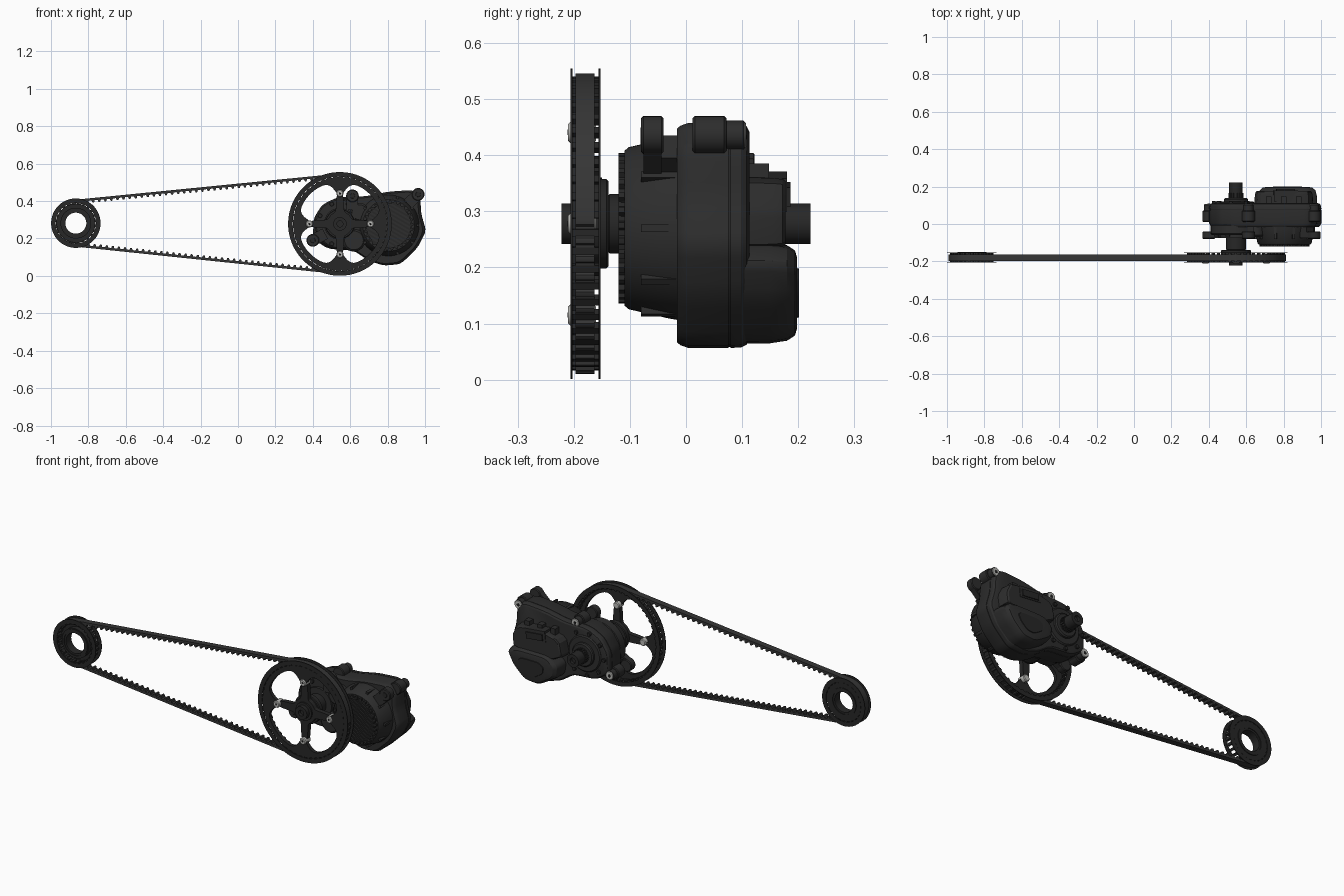
import bpy, bmesh, math
from mathutils import Vector

cube = bpy.data.objects.get("Cube")
if cube:
    bpy.data.objects.remove(cube, do_unlink=True)


def material(name, r, g, b, rough=0.6):
    m = bpy.data.materials.new(name)
    m.use_nodes = True
    m.diffuse_color = (r, g, b, 1)
    node = m.node_tree.nodes["Principled BSDF"]
    node.inputs["Base Color"].default_value = (r, g, b, 1)
    node.inputs["Roughness"].default_value = rough
    return m


HOUSING = material("charcoal housing", .026, .026, .026)
METAL = material("black metal", .02, .02, .02)
RUBBER = material("belt rubber", .036, .036, .036)
SILVER = material("screw silver", .5, .5, .48)

AXLE = (.545, .278)
REAR = (-.867, .282)
MOTOR = (.805, .27)
TAU = math.tau


def finish(name, bm, mat):
    """Turn a bmesh into an object that is smooth with sharp edges kept."""
    bmesh.ops.remove_doubles(bm, verts=bm.verts, dist=1e-5)
    bmesh.ops.recalc_face_normals(bm, faces=bm.faces)
    for f in bm.faces:
        f.smooth = True
    for e in bm.edges:
        e.smooth = len(e.link_faces) == 2 and e.calc_face_angle(0) < .5
    me = bpy.data.meshes.new(name)
    bm.to_mesh(me)
    bm.free()
    me.materials.append(mat)
    ob = bpy.data.objects.new(name, me)
    bpy.context.collection.objects.link(ob)


def bridge(bm, a, b):
    n = len(a)
    for i in range(n):
        bm.faces.new((a[i], a[(i + 1) % n], b[(i + 1) % n], b[i]))


def loft(name, outline, layers, mat):
    """Stack an (x, z) outline along y; each layer is (y, scale)."""
    bm = bmesh.new()
    mx = (min(p[0] for p in outline) + max(p[0] for p in outline)) / 2
    mz = (min(p[1] for p in outline) + max(p[1] for p in outline)) / 2
    rings = [[bm.verts.new((mx + (x - mx) * s, y, mz + (z - mz) * s))
              for x, z in outline] for y, s in layers]
    for a, b in zip(rings, rings[1:]):
        bridge(bm, a, b)
    bm.faces.new(rings[0])
    bm.faces.new(rings[-1])
    finish(name, bm, mat)


def circle(c, r, n=48):
    return [(c[0] + r * math.cos(TAU * i / n), c[1] + r * math.sin(TAU * i / n)) for i in range(n)]


def disc(name, c, r, y0, y1, mat, n=48, chamfer=.004):
    s = 1 - chamfer / r
    loft(name, circle(c, r, n), [(y0, s), (y0 + chamfer, 1), (y1 - chamfer, 1), (y1, s)], mat)


def ring(name, c, y0, y1, inner, outer, mat, n=120):
    """Flat ring; each radius is a number or a function of the angle."""
    bm = bmesh.new()
    loops = []
    for rad, y in ((outer, y0), (outer, y1), (inner, y1), (inner, y0)):
        loop = []
        for i in range(n):
            a = TAU * i / n
            r = rad(a) if callable(rad) else rad
            loop.append(bm.verts.new((c[0] + r * math.cos(a), y, c[1] + r * math.sin(a))))
        loops.append(loop)
    for i in range(4):
        bridge(bm, loops[i], loops[(i + 1) % 4])
    finish(name, bm, mat)


def add_box(bm, centre, size, angle=0):
    """Box in a bmesh, turned in the xz plane."""
    u = Vector((math.cos(angle), 0, math.sin(angle))) * size[0] / 2
    w = Vector((-math.sin(angle), 0, math.cos(angle))) * size[2] / 2
    v = Vector((0, size[1] / 2, 0))
    lo, hi = [[bm.verts.new(Vector(centre) + k * v + i * u + j * w)
               for i, j in ((-1, -1), (1, -1), (1, 1), (-1, 1))] for k in (-1, 1)]
    bridge(bm, lo, hi)
    bm.faces.new(lo)
    bm.faces.new(hi)


def box(name, centre, size, mat, angle=0):
    bm = bmesh.new()
    add_box(bm, centre, size, angle)
    finish(name, bm, mat)


def smooth_outline(pts, rounds=2):
    """Corner cutting to round an outline."""
    for _ in range(rounds):
        new = []
        for p, q in zip(pts, pts[1:] + pts[:1]):
            new += [(p[0] * .85 + q[0] * .15, p[1] * .85 + q[1] * .15),
                    (p[0] * .15 + q[0] * .85, p[1] * .15 + q[1] * .85)]
        pts = new
    return pts


# Pulleys: a solid web on one side, and tooth bars reaching to an open flange
def pulley(label, c, radius, teeth, inner, y0, y1):
    for side, y in (("front", -.206), ("back", -.156)):
        ring(f"{label}_{side}_flange", c, y, y + .004, radius - .024, radius, METAL)
    ring(f"{label}_web", c, y0, y1, inner, radius - .027, METAL, 240)
    bm = bmesh.new()
    for i in range(teeth):
        a = TAU * (i + .5) / teeth
        r = radius - .023
        add_box(bm, (c[0] + r * math.cos(a), -.179, c[1] + r * math.sin(a)), (.016, .05, .013), a)
    finish(f"{label}_teeth", bm, METAL)


def arm_shape(a, width):
    d = (a + TAU / 8) % (TAU / 4) - TAU / 8
    return math.exp(-(abs(d) / width) ** 2)


pulley("chainwheel", AXLE, .277, 50, lambda a: .225 - .08 * arm_shape(a, .2), -.204, -.184)
pulley("rear_pulley", REAR, .132, 24, .056, -.174, -.154)
ring("rear_pulley_hub", REAR, -.2, -.156, .056, .082, METAL)
ring("rear_pulley_lip", REAR, -.204, -.15, .066, .078, METAL)

# Spider with four arms and bolts
ring("spider", AXLE, -.192, -.166, .03, lambda a: .068 + .115 * arm_shape(a, .19), METAL, 160)
for k in range(4):
    a = k * TAU / 4
    p = (AXLE[0] + .163 * math.cos(a), AXLE[1] + .163 * math.sin(a))
    disc(f"chainwheel_bolt_{k + 1}", p, .019, -.21, -.16, SILVER, 20)
    disc(f"chainwheel_bolt_socket_{k + 1}", p, .006, -.211, -.205, METAL, 6, .001)


# Toothed belt: closed sweep around both pulleys
def belt():
    rf, rr = .258, .115
    d = Vector((REAR[0] - AXLE[0], REAR[1] - AXLE[1]))
    base = math.atan2(d.y, d.x)
    spread = math.acos((rf - rr) / d.length)
    span = math.sqrt(d.length ** 2 - (rf - rr) ** 2)
    arc_f = rf * (TAU - 2 * spread)
    arc_r = rr * 2 * spread
    total = arc_f + arc_r + 2 * span
    count = round(total / .0327)

    def at(s):
        """Point and outward direction at a length along the path."""
        def on(c, r, ang, along=0):
            n = Vector((math.cos(ang), math.sin(ang)))
            return Vector(c) + n * r + Vector((-n.y, n.x)) * along, n
        if s < arc_f:
            return on(AXLE, rf, base + spread + s / rf)
        s -= arc_f
        if s < span:
            return on(AXLE, rf, base - spread, s)
        s -= span
        if s < arc_r:
            return on(REAR, rr, base - spread + s / rr)
        return on(REAR, rr, base + spread, s - arc_r)

    bm = bmesh.new()
    sections = []
    steps = ((0, 0), (.1, 0), (.22, .9), (.36, 1), (.5, .9), (.62, 0), (.8, 0))
    for i in range(count):
        for f, h in steps:
            p, n = at((i + f) / count * total)
            lower = p.x > AXLE[0] and p.y < AXLE[1]
            out = .010 - (.008 * (1 - h) if lower else 0)
            corners = ((out, -.197), (out, -.163), (-.003 - .012 * h, -.163), (-.003 - .012 * h, -.197))
            sections.append([bm.verts.new((p.x + n.x * o, y, p.y + n.y * o)) for o, y in corners])
    for a, b in zip(sections, sections[1:] + sections[:1]):
        bridge(bm, a, b)
    finish("toothed_belt", bm, RUBBER)


belt()

# Crank axle and its collars
ring("axle", AXLE, -.222, .222, .016, .036, METAL, 48)
disc("axle_core", AXLE, .02, -.205, .205, METAL, 24)
ring("axle_lock_ring", AXLE, -.2, -.15, .034, .05, METAL, 16)
disc("spider_mount", AXLE, .08, -.168, -.138, METAL)
disc("axle_collar", AXLE, .053, -.14, -.05, METAL)

# Main housing
shell = smooth_outline([(.40, .2), (.405, .31), (.45, .38), (.53, .42), (.68, .425),
                        (.80, .45), (.94, .46), (.975, .41), (.98, .33), (1.006, .24),
                        (.96, .15), (.87, .063), (.78, .055), (.70, .08), (.62, .135), (.48, .145)])
loft("main_housing", shell, [(-.016, .95), (-.01, .975), (.004, 1), (.076, 1)], HOUSING)
loft("housing_seam", shell, [(.074, .99), (.081, .99)], METAL)
loft("rear_cover", shell, [(.079, 1), (.098, .995), (.108, .97), (.113, .92)], HOUSING)

# Shallow gearbox around the axle
disc("gearbox", AXLE, .135, -.06, 0, HOUSING, 64, .008)
ring("gearbox_step", AXLE, -.075, -.05, .05, .085, HOUSING, 64)
disc("gear_cover", (.62, .19), .06, -.078, 0, HOUSING, 32, .01)
disc("idler_cover", (.65, .34), .05, -.07, 0, HOUSING, 32, .01)
for k in range(8):
    a = (k + .5) * TAU / 8
    disc(f"gearbox_screw_{k + 1}", (AXLE[0] + .115 * math.cos(a), AXLE[1] + .115 * math.sin(a)),
         .012, -.068, -.05, METAL, 12, .002)

# Motor drum with a serrated rim and cooling fins
loft("motor_drum", circle(MOTOR, .166, 64), [(-.11, .83), (-.102, .87), (-.03, .97), (0, 1)], HOUSING)
ring("motor_rim", MOTOR, -.12, -.105, .118,
     lambda a: .129 + .005 * math.copysign(1, math.sin(a * 30 + .01)), METAL, 240)
bm = bmesh.new()
for i in range(-6, 7):
    off = i * .019
    add_box(bm, (MOTOR[0] + off * .5, -.11, MOTOR[1] + off * .866),
            (2 * math.sqrt(.122 ** 2 - off ** 2), .012, .008), -TAU / 12)
finish("cooling_fins", bm, METAL)
for k in range(10):
    a = k * TAU / 10
    box(f"drum_rib_{k + 1}", (MOTOR[0] + .152 * math.cos(a), -.045, MOTOR[1] + .152 * math.sin(a)),
        (.022, .07, .014), HOUSING, a)

# Mounting ears in front and back pairs, with screws at the back
for label, (x, z), way in (("outer", (.963, .436), 3.9), ("top", (.612, .428), 4.7), ("lower", (.4, .19), .5)):
    mid = (x + .035 * math.cos(way), z + .035 * math.sin(way))
    for side, y0, y1 in (("front", -.08, -.04), ("back", .012, .072)):
        disc(f"{label}_ear_{side}", (x, z), .034, y0, y1, HOUSING, 24)
        box(f"{label}_ear_web_{side}", (mid[0], (y0 + y1) / 2, mid[1]), (.08, y1 - y0 - .008, .062), HOUSING, way)
    box(f"{label}_ear_bridge", (x + .055 * math.cos(way), -.01, z + .055 * math.sin(way)),
        (.05, .1, .055), HOUSING, way)
    disc(f"{label}_ear_boss", (x, z), .026, .07, .104, HOUSING, 24, .002)
    disc(f"{label}_ear_screw", (x, z), .023, .1, .107, SILVER, 20, .002)
    disc(f"{label}_ear_socket", (x, z), .009, .1, .1085, METAL, 6, .001)
    disc(f"{label}_ear_hole", (x, z), .014, -.0815, -.07, METAL, 16, .001)

# Back covers: rounded motor bulge, upper block and connector
bulge = smooth_outline([(.67, .13), (.66, .2), (.72, .245), (.94, .245), (.985, .21), (.95, .145), (.87, .07), (.78, .062)])
loft("motor_bulge", bulge, [(.09, 1), (.15, .99), (.18, .94), (.194, .84), (.198, .7)], HOUSING)
loft("bulge_plate", bulge, [(.196, .5), (.201, .48)], METAL)
upper = smooth_outline([(.64, .25), (.66, .34), (.76, .365), (.93, .36), (.96, .3), (.95, .23), (.7, .22)], 1)
loft("upper_back_cover", upper, [(.09, 1), (.155, .98), (.172, .95), (.177, .9)], HOUSING)
box("connector_block", (.81, .15, .335), (.13, .06, .06), HOUSING, -.1)
box("connector_plug", (.81, .178, .33), (.1, .016, .035), METAL, -.1)
for k, x in enumerate((.72, .8, .88)):
    box(f"back_rib_{k + 1}", (x, .128, .365), (.03, .04, .04), HOUSING)

# Axle boss on the back
disc("back_boss", AXLE, .1, .1, .12, HOUSING, 48, .006)
disc("back_boss_step", AXLE, .065, .115, .138, HOUSING, 48, .006)
ring("axle_spline", AXLE, .135, .165, .03,
     lambda a: .039 + .002 * math.copysign(1, math.sin(a * 20 + .01)), METAL, 160)
for k in range(7):
    a = 1.1 + k * TAU / 9
    disc(f"cover_screw_{k + 1}", (AXLE[0] + .118 * math.cos(a), AXLE[1] + .118 * math.sin(a)),
         .011, .1, .122, METAL, 12, .002)
